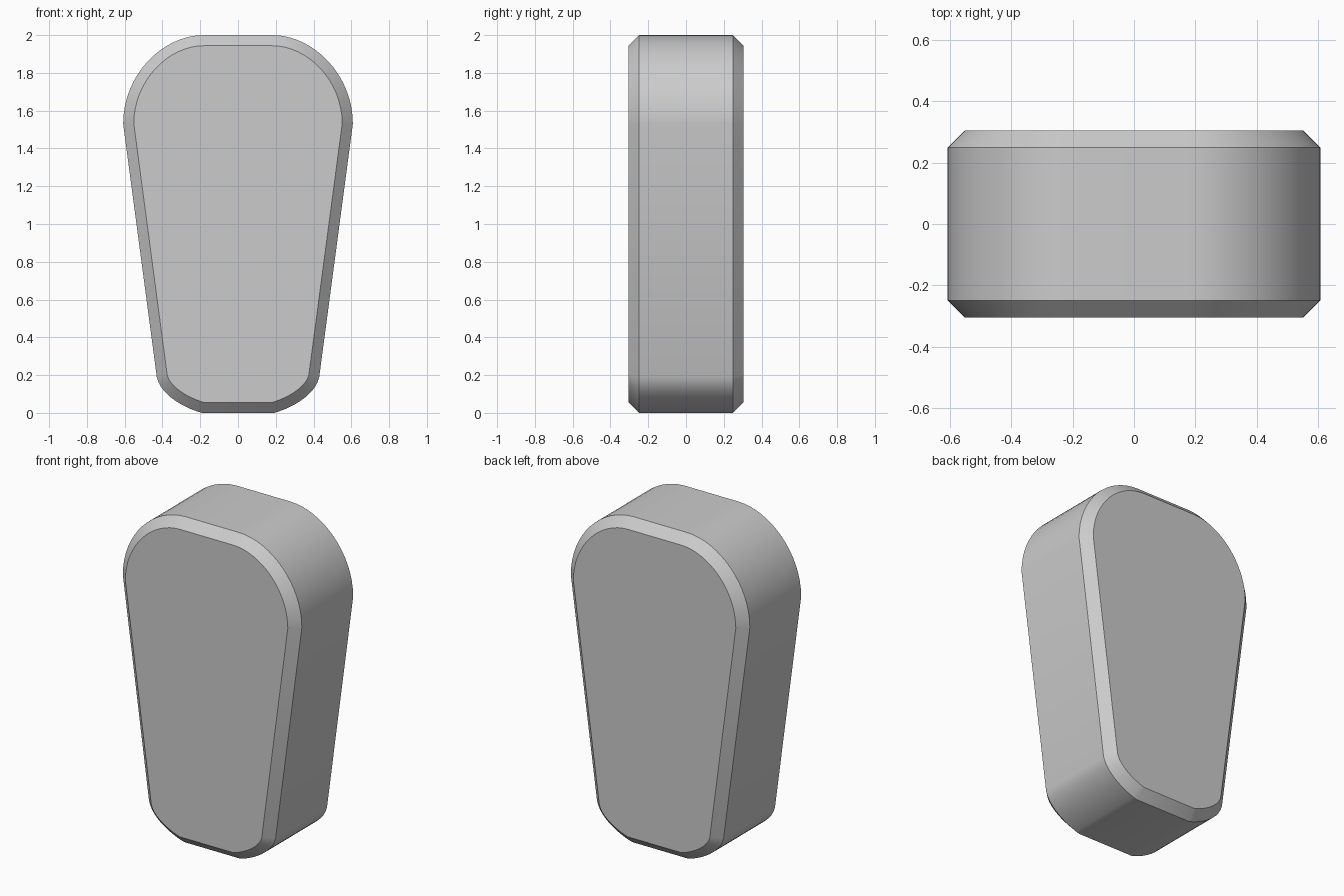
import bpy
import bmesh
import math
from mathutils import Vector
from mathutils.geometry import interpolate_bezier

cube = bpy.data.objects.get("Cube")
if cube:
    bpy.data.objects.remove(cube, do_unlink=True)

HALF_DEPTH = 0.305
CHAMFER = 0.056


def corner(start, handle_a, handle_b, end, steps):
    return interpolate_bezier(*[Vector(p) for p in (start, handle_a, handle_b, end)], steps)


# Right half of the outline: broad shoulder, straight taper, small rounded foot
half = corner((0.18, 2.0), (0.40, 2.0), (0.608, 1.79), (0.608, 1.53), 17)
half += corner((0.43, 0.19), (0.41, 0.09), (0.27, 0.02), (0.19, 0.0), 11)
outline = [(p.x, p.y) for p in half]
outline += [(-x, z) for x, z in reversed(outline)]

# Extrude the outline through the depth
bm = bmesh.new()
front = bm.faces.new([bm.verts.new((x, -HALF_DEPTH, z)) for x, z in outline])
result = bmesh.ops.extrude_face_region(bm, geom=[front], use_keep_orig=True)
moved = [g for g in result["geom"] if isinstance(g, bmesh.types.BMVert)]
bmesh.ops.translate(bm, verts=moved, vec=(0, 2 * HALF_DEPTH, 0))
bmesh.ops.recalc_face_normals(bm, faces=bm.faces)

# Chamfer both rims
rims = [e for e in bm.edges if abs(e.verts[0].co.y - e.verts[1].co.y) < HALF_DEPTH]
bmesh.ops.bevel(bm, geom=rims, offset=CHAMFER, offset_type='OFFSET',
                segments=1, affect='EDGES', clamp_overlap=False)
bmesh.ops.recalc_face_normals(bm, faces=bm.faces)

mesh = bpy.data.meshes.new("tapered_body")
bm.to_mesh(mesh)
bm.free()
body = bpy.data.objects.new("tapered_body", mesh)
bpy.context.collection.objects.link(body)

# Plain grey finish
grey = bpy.data.materials.new("light_grey")
grey.use_nodes = True
colour = (0.6, 0.6, 0.6, 1.0)
grey.diffuse_color = colour
grey.node_tree.nodes["Principled BSDF"].inputs["Base Color"].default_value = colour
mesh.materials.append(grey)

# Smooth round corners, crisp chamfer edges
bpy.ops.object.select_all(action='DESELECT')
body.select_set(True)
bpy.context.view_layer.objects.active = body
bpy.ops.object.shade_smooth_by_angle(angle=math.radians(30))
